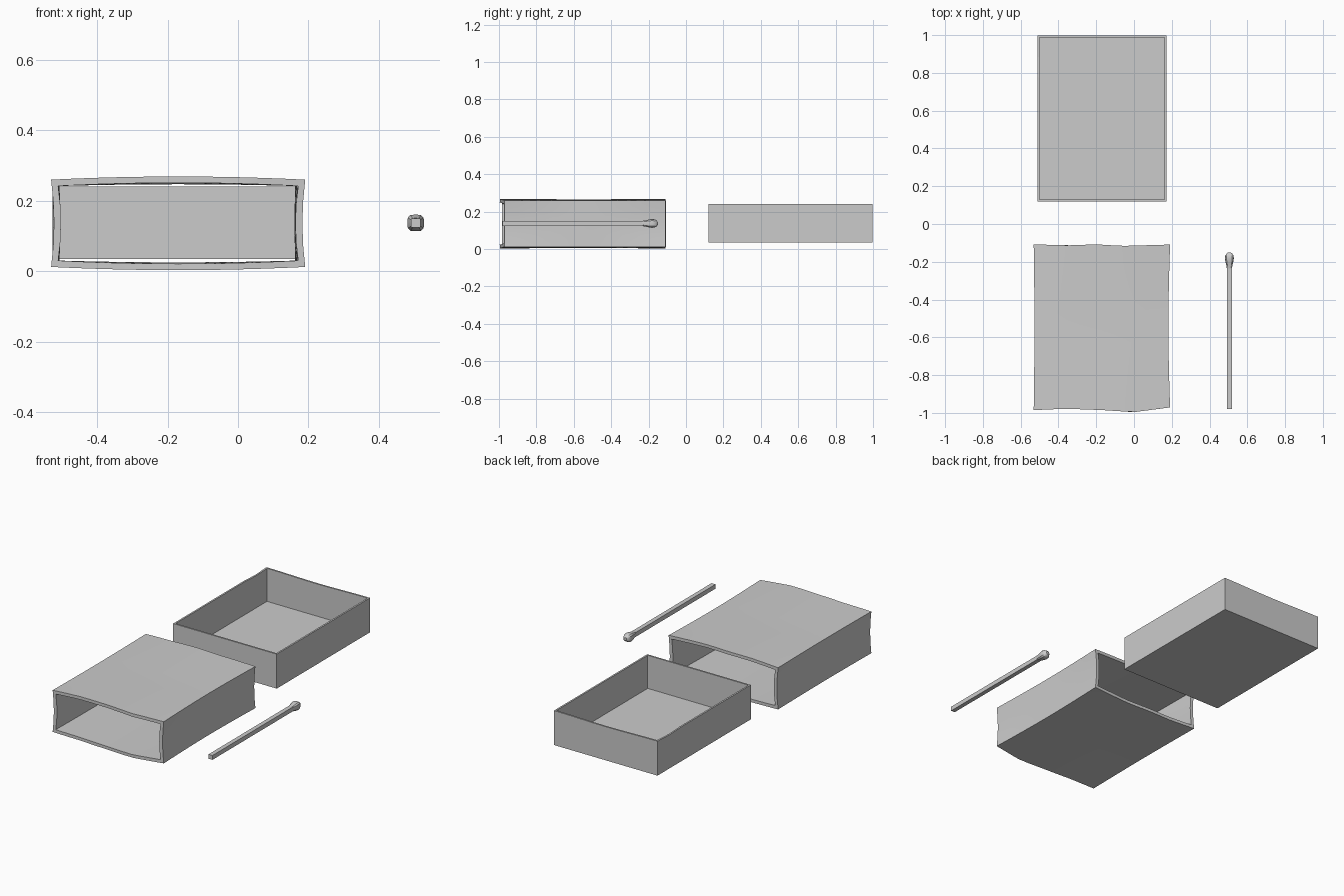
import bpy, bmesh, math

if "Cube" in bpy.data.objects:
    bpy.data.objects.remove(bpy.data.objects["Cube"])

def finish(bm, name, smooth=True):
    bmesh.ops.recalc_face_normals(bm, faces=bm.faces)
    me = bpy.data.meshes.new(name)
    bm.to_mesh(me)
    bm.free()
    ob = bpy.data.objects.new(name, me)
    bpy.context.collection.objects.link(ob)
    if smooth:
        bpy.ops.object.select_all(action='DESELECT')
        ob.select_set(True)
        bpy.context.view_layer.objects.active = ob
        bpy.ops.object.shade_smooth_by_angle(angle=math.radians(30))
    return ob

def lerp_table(table, x):
    for (a, fa), (b, fb) in zip(table, table[1:]):
        if x <= b:
            return fa + (fb - fa) * max(0, (x - a) / (b - a))
    return table[-1][1]

# Sleeve: open tube with gently bulged panels and worn ends
CX, CZ, NX, NZ, NY = -0.17, 0.136, 12, 4, 12
front_edge = [(-0.53, -0.985), (-0.36, -0.978), (-0.17, -0.985), (0.0, -0.996), (0.19, -0.971)]
back_edge = [(-0.53, -0.108), (-0.35, -0.113), (-0.2, -0.108), (-0.06, -0.116), (0.19, -0.109)]

def outline(hw, hh):
    pts = [(-1 + 2 * i / NX, -1) for i in range(NX)]
    pts += [(1, -1 + 2 * i / NZ) for i in range(NZ)]
    pts += [(1 - 2 * i / NX, 1) for i in range(NX)]
    pts += [(-1, 1 - 2 * i / NZ) for i in range(NZ)]
    return [(u, v, u * hw, v * hh) for u, v in pts]

def sleeve_point(u, v, px, pz, t):
    ends = abs(2 * t - 1)
    x = CX + px - u * (1 - v * v) * 0.008 * ends
    x -= (u > 0) * u * 0.009 * math.sin(math.pi * t) + (u < 0) * u * 0.004 * math.sin(math.pi * t)
    z = CZ + pz + v * (1 - u * u) * (0.005 + 0.004 * ends)
    y0, y1 = lerp_table(front_edge, CX + px), lerp_table(back_edge, CX + px)
    return x, y0 + (y1 - y0) * t, z

bm = bmesh.new()
shells = []
for hw, hh in ((0.361, 0.124), (0.341, 0.106)):
    shells.append([[bm.verts.new(sleeve_point(*p, j / NY)) for p in outline(hw, hh)]
                   for j in range(NY + 1)])

def bridge(bm, a, b):
    n = len(a)
    for i in range(n):
        k = (i + 1) % n
        bm.faces.new((a[i], a[k], b[k], b[i]))

for shell in shells:
    for a, b in zip(shell, shell[1:]):
        bridge(bm, a, b)
for end in (0, -1):
    bridge(bm, shells[0][end], shells[1][end])
finish(bm, "sleeve")

# Tray: open box with thin walls and a slightly uneven rim
def loop_pts(x0, x1, y0, y1, z, n=8):
    c = [(x0, y0), (x1, y0), (x1, y1), (x0, y1)]
    out = []
    for i in range(4):
        (ax, ay), (bx, by) = c[i], c[(i + 1) % 4]
        for k in range(n):
            t = k / n
            zz = z
            if z > 0.2 and i == 2:
                zz -= 0.005 * math.sin(math.pi * t) ** 2
            if z > 0.2 and i == 3 and 0 < t < 0.25:
                zz -= 0.005
            out.append((ax + (bx - ax) * t, ay + (by - ay) * t, zz))
    return out

bm = bmesh.new()
outer, inner = (-0.511, 0.171, 0.12, 0.998), (-0.501, 0.161, 0.13, 0.988)
rings = [[bm.verts.new(p) for p in loop_pts(*r, z)]
         for r, z in ((outer, 0.035), (outer, 0.24), (inner, 0.24), (inner, 0.043))]
for a, b in zip(rings, rings[1:]):
    bridge(bm, a, b)
bm.faces.new(rings[0])
bm.faces.new(rings[-1])
finish(bm, "tray", False)

# Matchstick: square rod
MX, MZ = 0.505, 0.137
bm = bmesh.new()
bmesh.ops.create_cube(bm, size=1)
for v in bm.verts:
    v.co = (MX + v.co.x * 0.026, -0.58 + v.co.y * 0.8, MZ + v.co.z * 0.026)
finish(bm, "match_stick", False)

# Match head: rounded-square bulb revolved along the stick
bm = bmesh.new()
profile = [(-0.235, 0.0135), (-0.215, 0.017), (-0.198, 0.021), (-0.182, 0.0235),
           (-0.168, 0.022), (-0.157, 0.016), (-0.151, 0.008)]
rings = []
for y, r in profile:
    ring = []
    for i in range(16):
        a = 2 * math.pi * (i + 0.5) / 16
        c, s = math.cos(a), math.sin(a)
        k = r / (c ** 4 + s ** 4) ** 0.25
        ring.append(bm.verts.new((MX + k * c, y, MZ + k * s)))
    rings.append(ring)
for a, b in zip(rings, rings[1:]):
    bridge(bm, a, b)
bm.faces.new(rings[0])
bm.faces.new(rings[-1])
finish(bm, "match_head")
